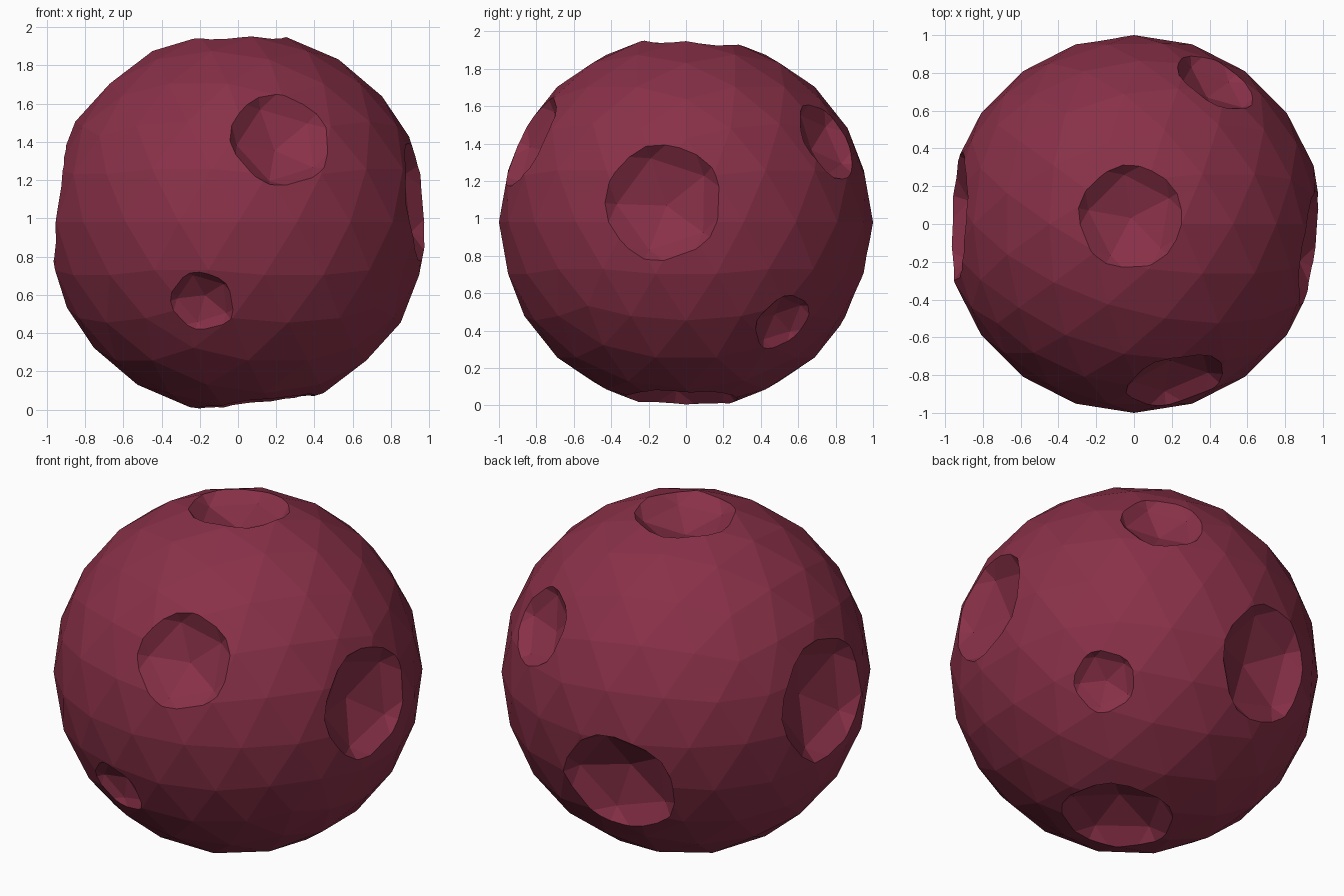
import bpy
from math import sqrt
from mathutils import Vector

if "Cube" in bpy.data.objects:
    bpy.data.objects.remove(bpy.data.objects["Cube"])

CENTRE = Vector((0, 0, 0.98))

# Crater direction from the centre, rim radius
CRATERS = [
    ((0.23, -0.87, 0.45), 0.28),    # front upper
    ((-0.19, -0.88, -0.42), 0.18),  # front lower
    ((0.98, -0.13, 0.11), 0.33),    # right
    ((0.65, 0.52, -0.54), 0.18),    # right rear lower
    ((0.45, 0.78, 0.45), 0.24),     # back upper
    ((-0.19, 0.93, -0.30), 0.34),   # back
    ((-0.98, 0.04, 0.10), 0.36),    # left
    ((-0.02, 0.04, 1.00), 0.29),    # top
    ((0.11, -0.02, -0.99), 0.32),   # bottom
]


def ico(name, subdivisions, radius, location):
    bpy.ops.mesh.primitive_ico_sphere_add(
        subdivisions=subdivisions, radius=radius, location=location)
    obj = bpy.context.object
    obj.name = name
    return obj


# Faceted ball
ball = ico("cratered_ball", 3, 1.0, CENTRE)
mat = bpy.data.materials.new("dark_crimson")
mat.diffuse_color = (0.25, 0.03, 0.065, 1)
mat.use_nodes = True
mat.node_tree.nodes["Principled BSDF"].inputs["Base Color"].default_value = mat.diffuse_color
ball.data.materials.append(mat)

# Shallow bowls cut out by larger faceted spheres
for i, (direction, rim) in enumerate(CRATERS):
    d = Vector(direction).normalized()
    depth = 0.4 * rim
    radius = (rim ** 2 + depth ** 2) / (2 * depth)
    offset = sqrt(1 - rim ** 2) + radius - depth
    cutter = ico(f"crater_cutter_{i}", 2, radius * 1.03, CENTRE + d * offset)
    cutter.rotation_euler = d.to_track_quat('Z', 'Y').to_euler()
    cutter.data.materials.append(mat)
    cutter.hide_render = True
    cutter.hide_set(True)
    mod = ball.modifiers.new(f"crater_{i}", 'BOOLEAN')
    mod.operation = 'DIFFERENCE'
    mod.solver = 'EXACT'
    mod.object = cutter
